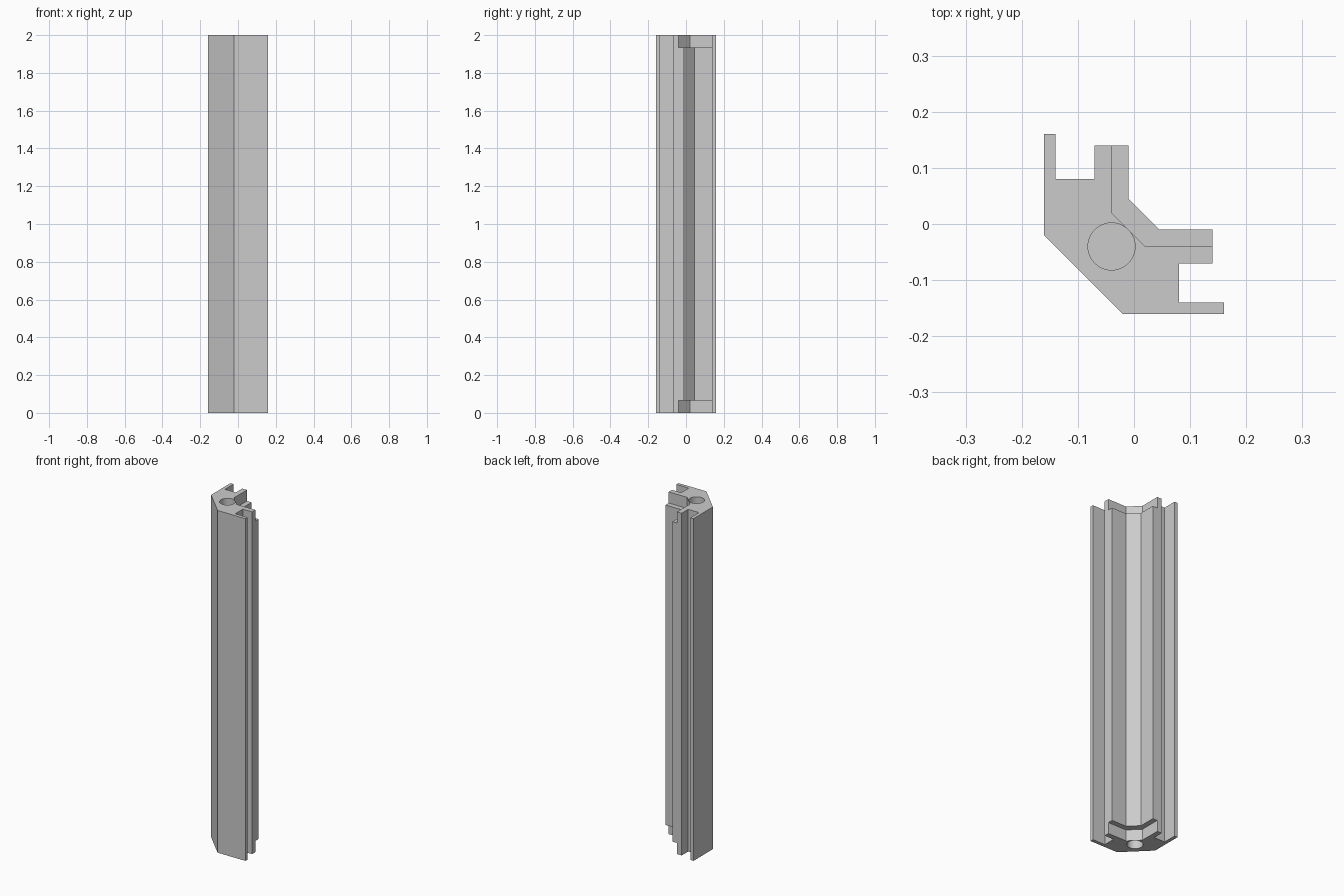
import bpy, bmesh, math

cube = bpy.data.objects.get("Cube")
if cube:
    bpy.data.objects.remove(cube, do_unlink=True)

LENGTH = 2.0
NOTCH = 0.065
HOLE_DEPTH = 0.3

grey = bpy.data.materials.new("plain grey")
grey.use_nodes = True
colour = (0.6, 0.6, 0.6, 1)
grey.diffuse_color = colour
grey.node_tree.nodes["Principled BSDF"].inputs["Base Color"].default_value = colour


def mirrored(half):
    """Complete an outline that is symmetric about the x = y diagonal."""
    return half + [(y, x) for x, y in reversed(half)]


def prism(name, outline, z0, z1):
    bm = bmesh.new()
    base = bm.faces.new([bm.verts.new((x, y, z0)) for x, y in outline])
    top = bmesh.ops.extrude_face_region(bm, geom=[base])["geom"]
    verts = [v for v in top if isinstance(v, bmesh.types.BMVert)]
    bmesh.ops.translate(bm, verts=verts, vec=(0, 0, z1 - z0))
    bmesh.ops.recalc_face_normals(bm, faces=bm.faces)
    mesh = bpy.data.meshes.new(name)
    bm.to_mesh(mesh)
    bm.free()
    mesh.materials.append(grey)
    obj = bpy.data.objects.new(name, mesh)
    bpy.context.collection.objects.link(obj)
    return obj


def cut(target, cutter):
    mod = target.modifiers.new("cut", 'BOOLEAN')
    mod.operation = 'DIFFERENCE'
    mod.solver = 'EXACT'
    mod.object = cutter
    bpy.context.view_layer.objects.active = target
    bpy.ops.object.modifier_apply(modifier=mod.name)
    bpy.data.objects.remove(cutter, do_unlink=True)


# Corner post with a chamfered outer edge, two lips and two slotted arms
post = prism("corner_post", mirrored([
    (-0.16, -0.02), (-0.16, 0.16), (-0.14, 0.16), (-0.14, 0.08),
    (-0.07, 0.08), (-0.07, 0.14), (-0.01, 0.14), (-0.01, 0.045)]), 0, LENGTH)

# Stepped notch and blind round socket at each end
notch = mirrored([(0.2, 0.21), (-0.04, 0.21), (-0.04, 0.02)])
circle = [(-0.04 + 0.042 * math.cos(math.tau * i / 48),
           -0.04 + 0.042 * math.sin(math.tau * i / 48)) for i in range(48)]
for end, inward in ((0, 1), (LENGTH, -1)):
    for name, outline, depth in (("notch_cutter", notch, NOTCH),
                                 ("socket_cutter", circle, HOLE_DEPTH)):
        z0, z1 = sorted((end - 0.1 * inward, end + depth * inward))
        cut(post, prism(name, outline, z0, z1))

# Smooth the socket walls, keep the profile edges sharp
bpy.ops.object.select_all(action='DESELECT')
post.select_set(True)
bpy.context.view_layer.objects.active = post
bpy.ops.object.shade_smooth_by_angle(angle=math.radians(30))
